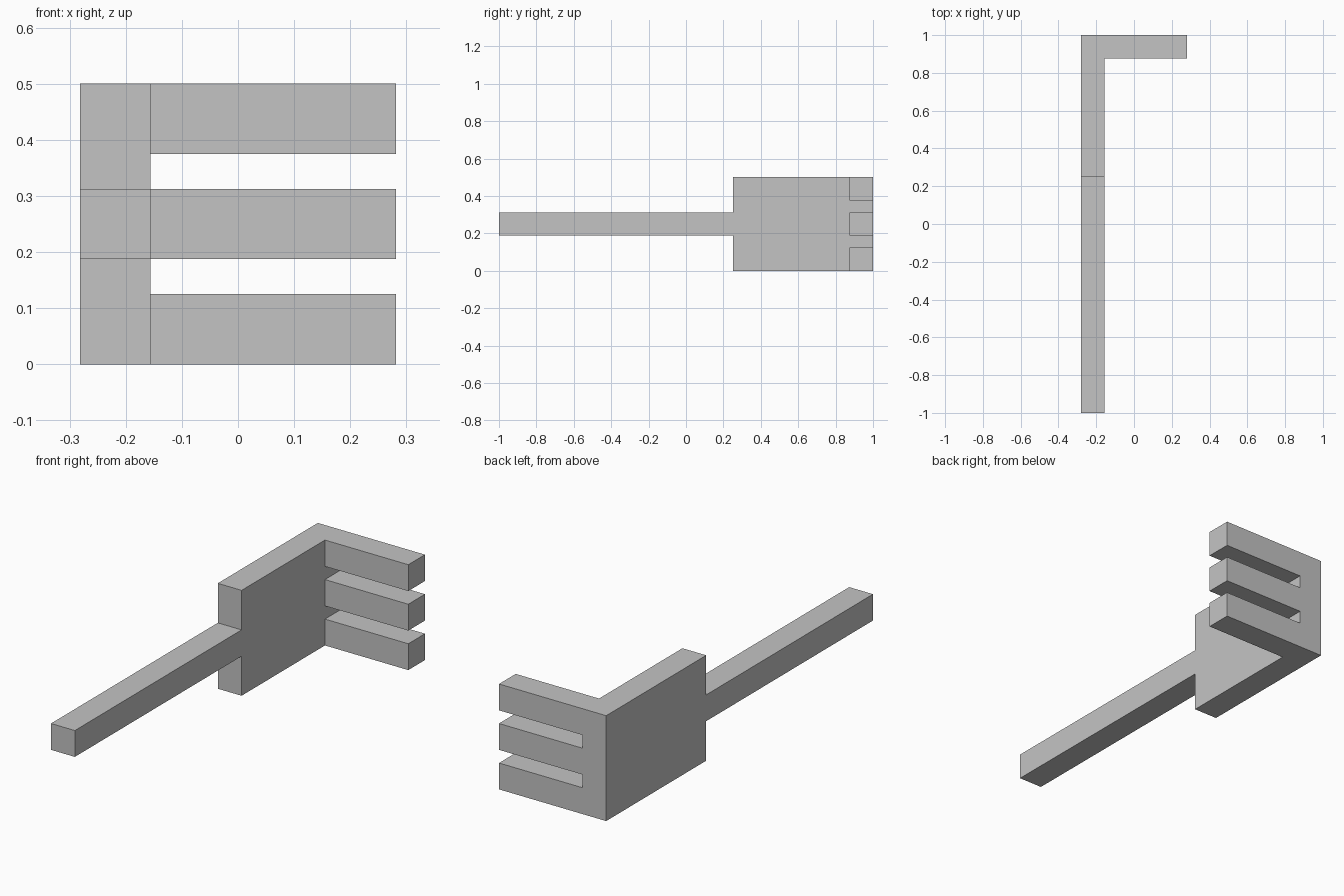
import bpy
import bmesh
from mathutils import Vector

cube = bpy.data.objects.get("Cube")
if cube:
    bpy.data.objects.remove(cube, do_unlink=True)

T = 0.125          # stock thickness
GAP = T / 2        # slot between prongs
HEIGHT = 4 * T
SIDE = 2.25 * T    # half width
INNER = T - SIDE   # inner face of the plate
PALM = 0.25        # where the handle meets the plate
OVER = 0.1         # cutter overshoot

grey = bpy.data.materials.new("plain grey")
grey.use_nodes = True
colour = (0.55, 0.55, 0.55, 1)
grey.diffuse_color = colour
grey.node_tree.nodes["Principled BSDF"].inputs["Base Color"].default_value = colour


def prism(name, outline, bottom, top):
    """Extrude a plan outline upward between two heights."""
    bm = bmesh.new()
    base = bm.faces.new([bm.verts.new((x, y, bottom)) for x, y in outline])
    grown = bmesh.ops.extrude_face_region(bm, geom=[base])["geom"]
    verts = [v for v in grown if isinstance(v, bmesh.types.BMVert)]
    bmesh.ops.translate(bm, verts=verts, vec=Vector((0, 0, top - bottom)))
    bmesh.ops.recalc_face_normals(bm, faces=bm.faces)
    mesh = bpy.data.meshes.new(name)
    bm.to_mesh(mesh)
    bm.free()
    mesh.materials.append(grey)
    obj = bpy.data.objects.new(name, mesh)
    bpy.context.collection.objects.link(obj)
    return obj


def cut(target, name, x0, x1, y0, y1, z0, z1):
    """Subtract a box from the target and discard the cutter."""
    cutter = prism(name, [(x0, y0), (x1, y0), (x1, y1), (x0, y1)], z0, z1)
    cutter.hide_render = True
    mod = target.modifiers.new(name, "BOOLEAN")
    mod.operation = "DIFFERENCE"
    mod.solver = "EXACT"
    mod.object = cutter
    bpy.context.view_layer.objects.active = target
    bpy.ops.object.modifier_apply(modifier=mod.name)
    bpy.data.objects.remove(cutter, do_unlink=True)


# L-shaped body: handle and plate along y, prongs turned toward +x
fork = prism("pronged_fork", [
    (-SIDE, -1), (INNER, -1), (INNER, 1 - T),
    (SIDE, 1 - T), (SIDE, 1), (-SIDE, 1)], 0, HEIGHT)

# Narrow the handle below and above
middle = HEIGHT / 2
for name, z0, z1 in (("lower_notch", -OVER, middle - T / 2),
                     ("upper_notch", middle + T / 2, HEIGHT + OVER)):
    cut(fork, name, -SIDE - OVER, INNER + OVER, -1 - OVER, PALM, z0, z1)

# Two slots leave three prongs
for name, z in (("lower_slot", T), ("upper_slot", middle + T / 2)):
    cut(fork, name, INNER, SIDE + OVER, 1 - T - OVER, 1 + OVER, z, z + GAP)
